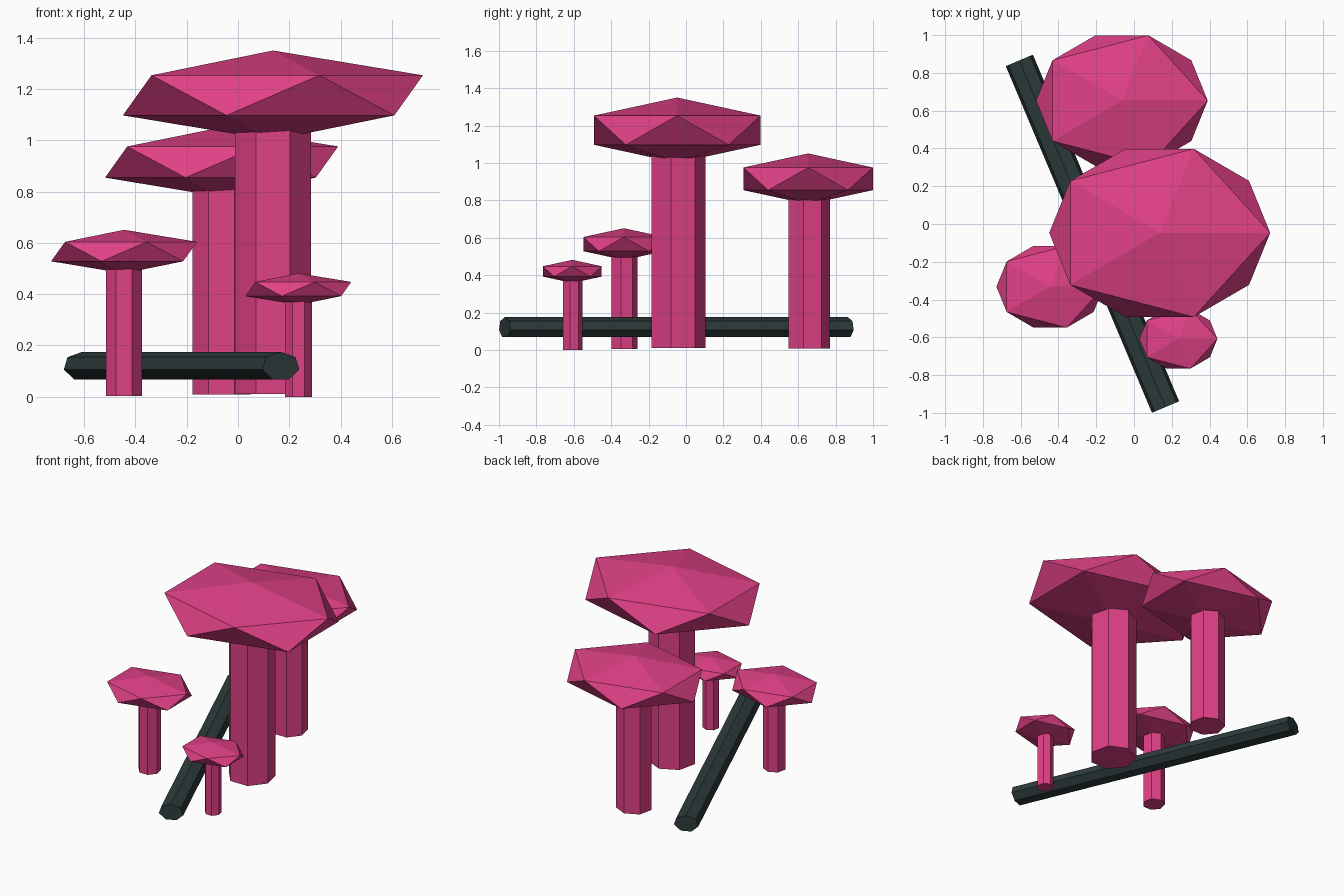
import bpy
import math
from mathutils import Matrix, Vector

if "Cube" in bpy.data.objects:
    bpy.data.objects.remove(bpy.data.objects["Cube"])


def material(name, color):
    mat = bpy.data.materials.new(name)
    mat.diffuse_color = (*color, 1.0)
    mat.use_nodes = True
    mat.node_tree.nodes["Principled BSDF"].inputs["Base Color"].default_value = mat.diffuse_color
    return mat


PINK = material("mushroom pink", (0.74, 0.052, 0.24))
DARK = material("dark log green", (0.026, 0.043, 0.043))


def finish(name, mat):
    obj = bpy.context.object
    obj.name = name
    obj.data.materials.append(mat)
    return obj


def mushroom(name, x, y, base, stem_r, cap_z, cap_r):
    # Seven-sided stem that ends inside the cap
    height = cap_z - base
    bpy.ops.mesh.primitive_cylinder_add(vertices=7, radius=stem_r, depth=height,
                                        location=(x, y, base + height / 2))
    finish(name + "_stem", PINK)
    # Flattened icosahedron cap, narrower front to back
    bpy.ops.mesh.primitive_ico_sphere_add(subdivisions=1, radius=1, location=(x, y, cap_z))
    cap = finish(name + "_cap", PINK)
    cap.scale = (cap_r, cap_r * 0.8, cap_r * 0.267)


mushroom("large_mushroom", 0.136, -0.047, 0.010, 0.152, 1.175, 0.654)
mushroom("medium_mushroom", -0.064, 0.653, 0.008, 0.116, 0.915, 0.508)
mushroom("small_mushroom", -0.444, -0.332, 0.004, 0.0725, 0.566, 0.318)
mushroom("tiny_mushroom", 0.235, -0.608, 0.0, 0.054, 0.420, 0.231)

# Fallen seven-sided log, slightly flattened, with one edge on top
start, end = Vector((-0.607, 0.866, 0.119)), Vector((0.167, -0.969, 0.119))
axis = (end - start).normalized()
up = Vector((0, 0, 1))
side = up.cross(axis)
bpy.ops.mesh.primitive_cylinder_add(vertices=7, radius=1, depth=(end - start).length)
log = finish("fallen_log", DARK)
squash = Matrix.Diagonal((0.08, 0.0565, 1, 1))
turn = Matrix((side, up, -axis)).transposed()
if turn.determinant() < 0:
    turn = Matrix((side, up, axis)).transposed()
log.data.transform(turn.to_4x4() @ squash)
log.location = (start + end) / 2
